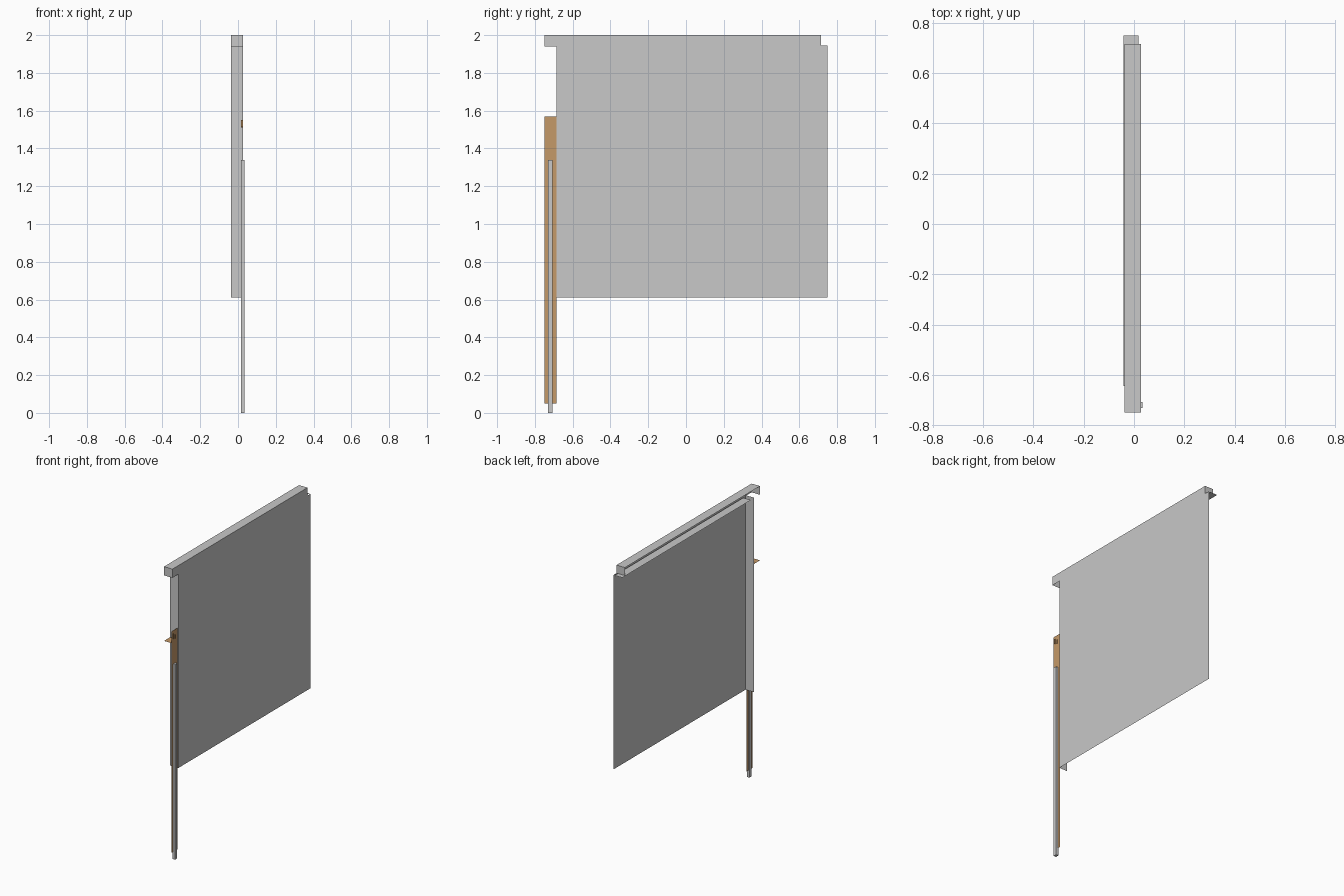
import bpy, bmesh

if "Cube" in bpy.data.objects:
    bpy.data.objects.remove(bpy.data.objects["Cube"])

def material(name, rgb):
    m = bpy.data.materials.new(name)
    m.diffuse_color = (*rgb, 1)
    m.use_nodes = True
    m.node_tree.nodes["Principled BSDF"].inputs["Base Color"].default_value = m.diffuse_color
    return m

GREY = material("light grey", (0.58, 0.58, 0.58))
WOOD = material("tan wood", (0.56, 0.32, 0.14))

def build(name, mat, quads=(), boxes=()):
    """Each item is (x0, x1, y0, y1, z0, z1); a quad has one axis of zero size."""
    bm = bmesh.new()
    for x0, x1, y0, y1, z0, z1 in quads:
        if x0 == x1:
            pts = [(x0, y0, z0), (x0, y1, z0), (x0, y1, z1), (x0, y0, z1)]
        elif y0 == y1:
            pts = [(x0, y0, z0), (x1, y0, z0), (x1, y0, z1), (x0, y0, z1)]
        else:
            pts = [(x0, y0, z0), (x1, y0, z0), (x1, y1, z0), (x0, y1, z0)]
        bm.faces.new([bm.verts.new(p) for p in pts])
    for x0, x1, y0, y1, z0, z1 in boxes:
        for v in bmesh.ops.create_cube(bm, size=1)["verts"]:
            v.co = (x1 if v.co.x > 0 else x0, y1 if v.co.y > 0 else y0, z1 if v.co.z > 0 else z0)
    bmesh.ops.remove_doubles(bm, verts=bm.verts, dist=0.0001)
    me = bpy.data.meshes.new(name)
    bm.to_mesh(me)
    bm.free()
    me.materials.append(mat)
    ob = bpy.data.objects.new(name, me)
    bpy.context.collection.objects.link(ob)

B, F = -0.037, 0.027          # back and face planes in x
L, I = -0.75, -0.685          # outer and inner edge of the side channel

# Large sheet with its folded side
build("main_panel", GREY, [(F, F, I, 0.75, 0.61, 1.945)])
build("side_return", GREY, [(B, F, I, I, 0.61, 1.945)])
build("top_return", GREY, [(-0.041, 0.017, -0.645, 0.75, 1.945, 1.945)])

# Head rail, open at the back and underneath
build("head_rail", GREY, [
    (B, F, L, 0.715, 2.0, 2.0),
    (F, F, L, 0.715, 1.94, 2.0),
    (B, F, L, L, 1.94, 2.0),
    (B, F, 0.715, 0.715, 1.945, 2.0)])

# Wooden side boards and shelf
W = 0.02
build("lower_board", WOOD, [(W, W, L, I, 0.05, 1.385)])
build("upper_board", WOOD, [(W, W, L, I, 1.385, 1.57)])
build("small_shelf", WOOD, [(B, W, L, I, 1.49, 1.49)])

# Small latch on the upper board
build("latch", WOOD, boxes=[
    (0.015, 0.026, -0.735, -0.729, 1.515, 1.55),
    (0.015, 0.026, -0.715, -0.709, 1.51, 1.535)])

# Square rod standing on the ground
build("rod", GREY, boxes=[(0.015, 0.034, -0.731, -0.708, 0, 1.34)])
